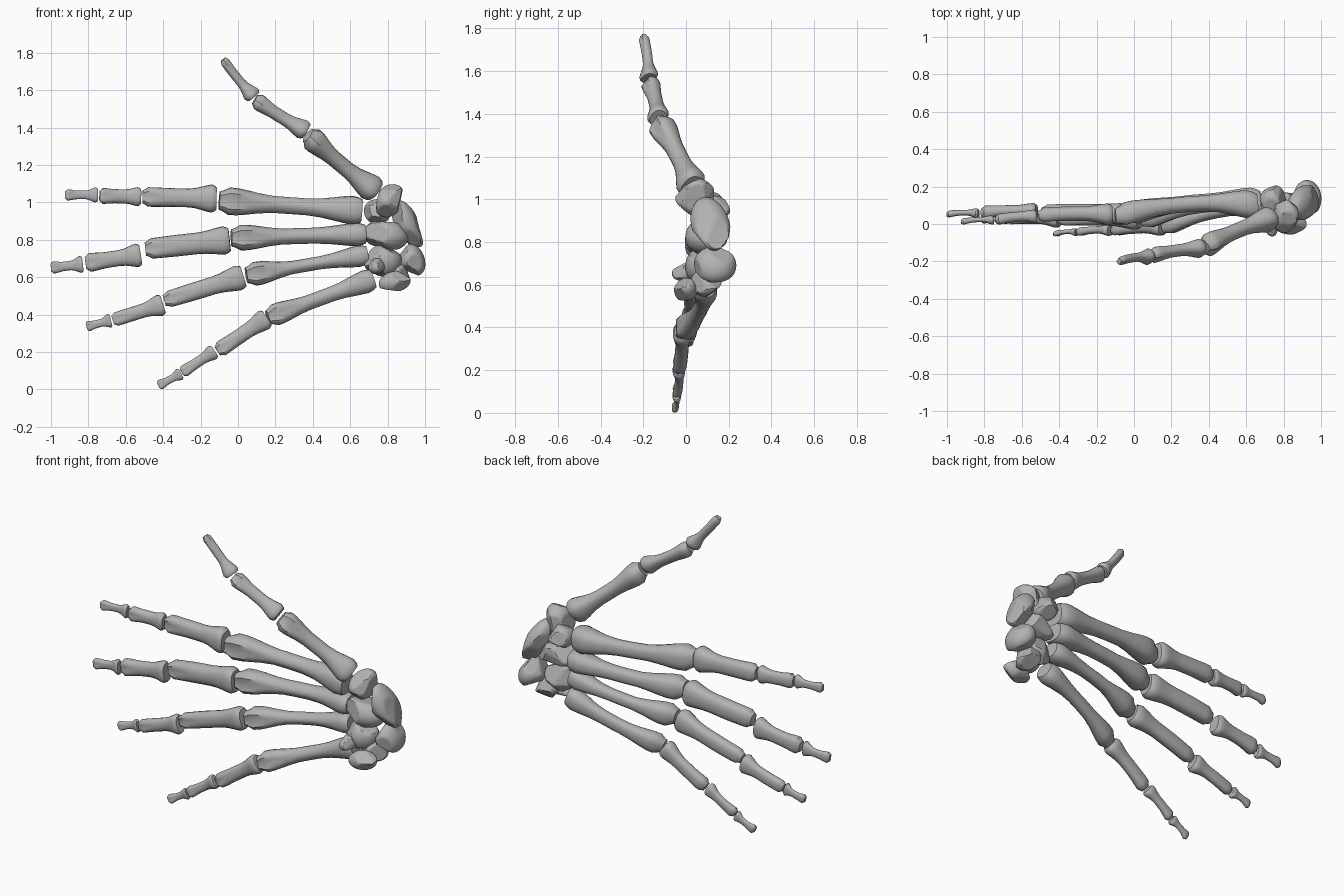
import bpy, bmesh, random
from math import cos, sin, pi, radians
from mathutils import Vector, Matrix, Euler

if "Cube" in bpy.data.objects:
    bpy.data.objects.remove(bpy.data.objects["Cube"], do_unlink=True)

bone_grey = bpy.data.materials.new("bone grey")
bone_grey.use_nodes = True
GREY = (0.45, 0.45, 0.45, 1)
bone_grey.diffuse_color = GREY
bone_grey.node_tree.nodes["Principled BSDF"].inputs["Base Color"].default_value = GREY

SIDES = 18
STATIONS = (0, .025, .07, .13, .2, .28, .38, .5, .62, .72, .8, .87, .93, .975, 1)


def finish(bm, name, angle):
    bmesh.ops.recalc_face_normals(bm, faces=bm.faces)
    mesh = bpy.data.meshes.new(name)
    bm.to_mesh(mesh)
    bm.free()
    mesh.materials.append(bone_grey)
    obj = bpy.data.objects.new(name, mesh)
    bpy.context.collection.objects.link(obj)
    bpy.ops.object.select_all(action='DESELECT')
    obj.select_set(True)
    bpy.context.view_layer.objects.active = obj
    bpy.ops.object.shade_smooth_by_angle(angle=radians(angle))
    return obj


def ease(v):
    v = max(0, min(1, v))
    return v * v * (3 - 2 * v)


def long_bone(name, start, end, widths, depths, bow=.01, ridge=0, roll=0):
    """Loft a flared shaft; widths and depths are given at base, middle and head."""
    start, end = Vector(start), Vector(end)
    axis = (end - start).normalized()
    side = axis.cross(Vector((0, 1, 0))).normalized()
    side = Matrix.Rotation(radians(roll), 3, axis) @ side
    back = side.cross(axis).normalized()
    bm = bmesh.new()
    rings = []
    for t in STATIONS:
        base, head = ease(1 - t / .38), ease((t - .6) / .33)
        size = [(m + (b - m) * base + (h - m) * head) / 2
                for b, m, h in (widths, depths)]
        # rounded rims at both ends
        rim = 1 - .22 * ease(1 - t / .05) - .35 * ease((t - .92) / .08)
        centre = start.lerp(end, t) + back * bow * 4 * t * (1 - t)
        ring = []
        for i in range(SIDES):
            a = 2 * pi * i / SIDES
            c, s = cos(a), sin(a)
            u = abs(c) ** .8 * (1 if c > 0 else -1)
            v = abs(s) ** .8 * (1 if s > 0 else -1)
            if s < 0:
                # palmar keel along the shaft, groove between the condyles
                u *= 1 - ridge * (1 - base) * (1 - head) * s * s
                v *= 1 - .3 * head * max(0, 1 - abs(c) * 2.2)
            ring.append(bm.verts.new(centre + side * size[0] * u * rim
                                     + back * size[1] * v * rim))
        rings.append(ring)
    for r0, r1 in zip(rings, rings[1:]):
        for i in range(SIDES):
            j = (i + 1) % SIDES
            bm.faces.new((r0[i], r0[j], r1[j], r1[i]))
    bm.faces.new(rings[0])
    bm.faces.new(rings[-1])
    return finish(bm, name, 40)


def wrist_bone(name, centre, size, tilt, seed, hollow=None):
    """A rounded pebble with flat joint facets."""
    rng = random.Random(seed)
    bm = bmesh.new()
    bmesh.ops.create_icosphere(bm, subdivisions=4, radius=1.12)
    for _ in range(9):
        n = Vector([rng.uniform(-1, 1) for _ in range(3)]).normalized()
        limit = rng.uniform(.8, .95)
        for v in bm.verts:
            over = v.co.dot(n) - limit
            if over > 0:
                v.co -= n * over
    if hollow:
        for v in bm.verts:
            v.co.x += hollow * v.co.z ** 2
    turn = Euler([radians(d) for d in tilt]).to_matrix()
    scale = Matrix.Diagonal([s / 2 for s in size])
    for v in bm.verts:
        v.co = Vector(centre) + turn @ (scale @ v.co)
    return finish(bm, name, 30)


# Metacarpals: base, head, widths, depths, dorsal bow, keel, roll
METACARPALS = {
    "thumb": ((.735, .03, 1.06), (.375, -.125, 1.36), (.15, .085, .125), (.13, .08, .12), .012, .3, 35),
    "index": ((.66, .1, .955), (-.1, .04, 1.01), (.16, .09, .15), (.16, .085, .13), .035, .45, 0),
    "middle": ((.68, .115, .83), (-.035, .045, .81), (.13, .085, .14), (.16, .085, .13), .035, .45, 0),
    "ring": ((.69, .105, .72), (.045, .02, .61), (.12, .07, .13), (.13, .075, .12), .035, .45, 0),
    "little": ((.72, .09, .59), (.16, -.02, .385), (.13, .08, .12), (.12, .07, .1), .03, .45, 0),
}
for finger, (base, head, w, d, bow, keel, roll) in METACARPALS.items():
    long_bone(finger + "_metacarpal", base, head, w, d, bow, keel, roll)

# Finger joints: base and tip of each phalanx with its widths
PHALANGES = {
    "thumb": [((.365, -.13, 1.38), (.09, -.17, 1.55), (.11, .07, .09)),
              ((.085, -.175, 1.565), (-.08, -.2, 1.765), (.095, .05, .05))],
    "index": [((-.115, .05, 1.02), (-.51, .045, 1.03), (.155, .1, .105)),
              ((-.52, .04, 1.03), (-.74, .02, 1.035), (.105, .075, .085)),
              ((-.75, .02, 1.04), (-.925, .01, 1.04), (.085, .045, .06))],
    "middle": [((-.045, .05, .80), (-.495, .06, .75), (.155, .115, .11)),
               ((-.52, .065, .72), (-.815, .06, .675), (.13, .085, .1)),
               ((-.83, .055, .67), (-1, .05, .65), (.095, .05, .065))],
    "ring": [((.03, .02, .605), (-.395, .02, .475), (.14, .095, .09)),
             ((-.4, .02, .455), (-.67, .02, .37), (.12, .075, .075)),
             ((-.68, .02, .37), (-.81, .015, .335), (.08, .042, .055))],
    "little": [((.155, -.02, .383), (-.11, -.035, .205), (.115, .08, .085)),
               ((-.125, -.035, .205), (-.3, -.045, .09), (.085, .055, .065)),
               ((-.305, -.045, .085), (-.425, -.055, .02), (.07, .04, .055))],
}
for finger, joints in PHALANGES.items():
    names = ("proximal", "middle", "distal") if len(joints) == 3 else ("proximal", "distal")
    flat = {"proximal": .78, "middle": .72, "distal": .6}
    for part, (base, tip, w) in zip(names, joints):
        k = .85 if finger == "thumb" else flat[part]
        long_bone(f"{finger}_{part}_phalanx", base, tip, w, [x * k for x in w],
                  bow=.008, ridge=.15, roll=35 if finger == "thumb" else 0)

# Wrist bones: centre, size, tilt
wrist_bone("trapezium", (.81, .045, 1.01), (.13, .17, .17), (0, 30, 0), 3)
wrist_bone("trapezoid", (.745, .125, .95), (.13, .15, .12), (0, 20, 0), 5)
wrist_bone("scaphoid", (.905, .115, .88), (.12, .16, .25), (15, -28, 0), 8, .15)
wrist_bone("capitate", (.79, .09, .825), (.22, .17, .15), (0, 8, 0), 11)
wrist_bone("hamate", (.775, .08, .685), (.18, .15, .16), (0, -15, 0), 14)
wrist_bone("hamate_hook", (.74, .0, .66), (.08, .12, .08), (10, 0, 0), 17)
wrist_bone("lunate", (.925, .135, .69), (.13, .18, .16), (0, -20, 0), 20, .12)
wrist_bone("triquetrum", (.85, .1, .61), (.14, .14, .12), (0, 15, 0), 23)
wrist_bone("pisiform", (.835, .0, .575), (.16, .1, .1), (0, -10, 0), 26)
